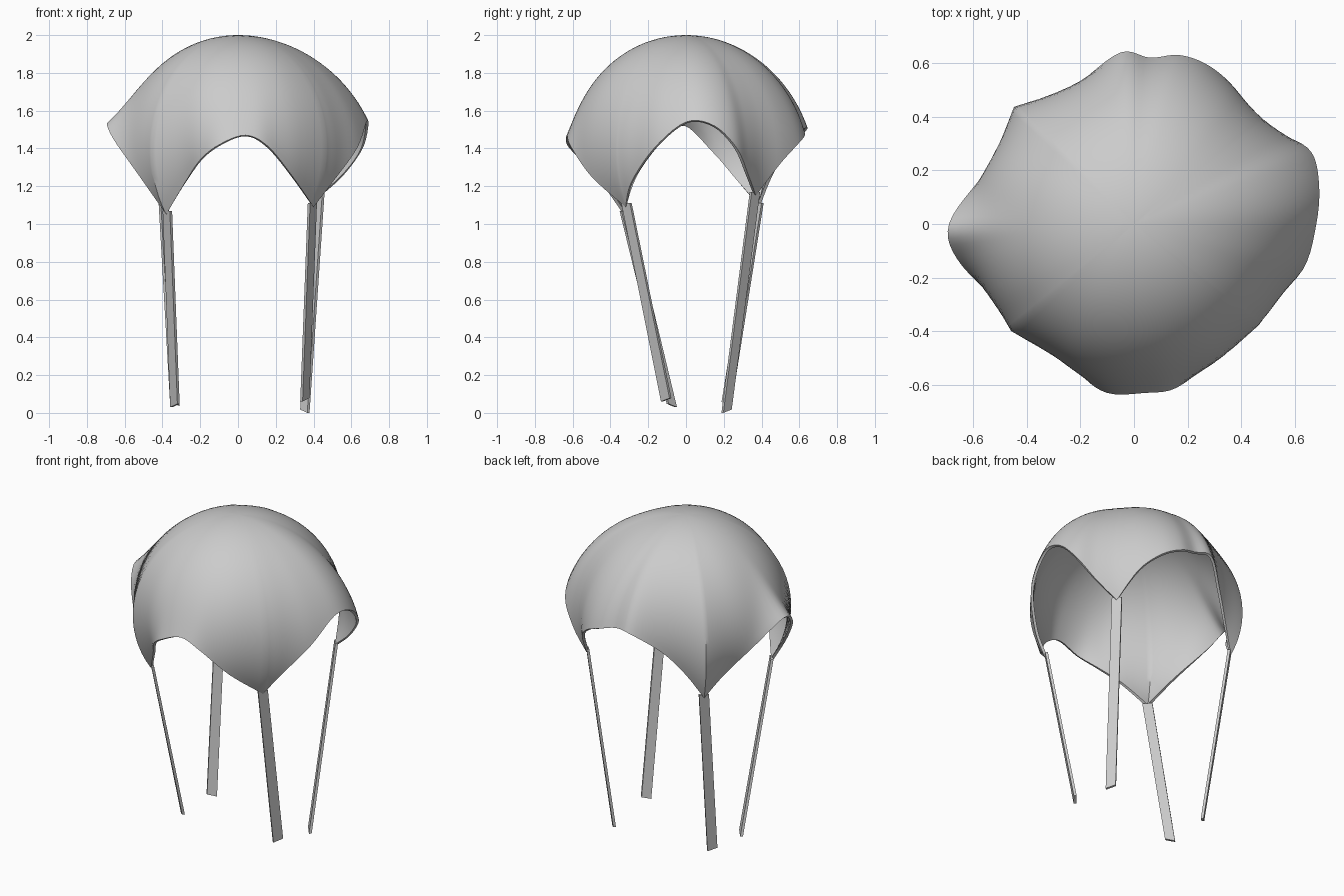
import bpy, bmesh, math
from mathutils import Vector

cube = bpy.data.objects.get("Cube")
if cube:
    bpy.data.objects.remove(cube, do_unlink=True)

cloth = bpy.data.materials.new("pale grey cloth")
cloth.use_nodes = True
GREY = (0.6, 0.6, 0.6, 1)
cloth.diffuse_color = GREY
cloth.node_tree.nodes["Principled BSDF"].inputs["Base Color"].default_value = GREY

# Hanging corners and strap feet, counter-clockwise from the back left
CORNERS = [Vector(p) for p in ((0.44, 0.37, 1.15), (-0.40, 0.39, 1.09),
                               (-0.38, -0.33, 1.05), (0.40, -0.32, 1.09))]
FEET = [Vector(p) for p in ((0.36, 0.22, 0.0), (-0.34, 0.22, 0.04),
                            (-0.34, -0.08, 0.03), (0.36, -0.11, 0.06))]
# Wavy rim of each arch between corners, and how abruptly its cloth flares
ARCHES = [
    (2.5, ((0.38, 0.5, 1.32), (0.28, 0.59, 1.42), (0.17, 0.63, 1.47),
           (0.06, 0.62, 1.5), (-0.05, 0.64, 1.5), (-0.2, 0.53, 1.38), (-0.31, 0.45, 1.24))),
    (6, ((-0.47, 0.28, 1.22), (-0.58, 0.16, 1.37), (-0.69, 0, 1.53),
         (-0.66, -0.13, 1.45), (-0.52, -0.27, 1.25))),
    (7, ((-0.28, -0.45, 1.22), (-0.2, -0.56, 1.34), (-0.1, -0.63, 1.42),
         (0.04, -0.63, 1.47), (0.16, -0.61, 1.41), (0.29, -0.5, 1.25))),
    (1.5, ((0.5, -0.29, 1.22), (0.63, -0.17, 1.4), (0.68, 0, 1.54),
           (0.69, 0.15, 1.52), (0.66, 0.27, 1.4), (0.56, 0.33, 1.26))),
]
DOME_RADIUS, DOME_CENTRE = 0.6, 1.4
STEPS, RINGS = 5, 24


def spline(pts):
    """Smooth curve through the points, leaving out the last one."""
    pts = [pts[0], *pts, pts[-1]]
    for a, b, c, d in zip(pts, pts[1:], pts[2:], pts[3:]):
        for k in range(STEPS):
            t = k / STEPS
            yield b + ((c - a) * t + (2 * a - 5 * b + 4 * c - d) * t * t
                       + (3 * b - a - 3 * c + d) * t ** 3) / 2


def meridian(rim, power):
    """Round dome arc from the crown, flaring out to meet the rim point."""
    angle, radius = math.atan2(rim.y, rim.x), math.hypot(rim.x, rim.y)
    sweep = math.acos((rim.z - DOME_CENTRE) / DOME_RADIUS)
    flare = radius - DOME_RADIUS * math.sin(sweep)
    for k in range(1, RINGS + 1):
        t = k / RINGS
        r = DOME_RADIUS * math.sin(sweep * t) + flare * t ** power
        yield (r * math.cos(angle), r * math.sin(angle),
               DOME_CENTRE + DOME_RADIUS * math.cos(sweep * t))


def make_object(name, bm):
    bmesh.ops.recalc_face_normals(bm, faces=bm.faces)
    mesh = bpy.data.meshes.new(name)
    bm.to_mesh(mesh)
    bm.free()
    mesh.materials.append(cloth)
    ob = bpy.data.objects.new(name, mesh)
    bpy.context.collection.objects.link(ob)
    return ob


# Canopy: loft of meridians around the crown
bm = bmesh.new()
crown = bm.verts.new((0, 0, DOME_CENTRE + DOME_RADIUS))
columns = []
for i, (abruptness, inner) in enumerate(ARCHES):
    rim = list(spline([CORNERS[i], *map(Vector, inner), CORNERS[(i + 1) % 4]]))
    for k, point in enumerate(rim):
        weight = math.sin(math.pi * k / len(rim)) ** 2
        power = 2 + (abruptness - 2) * weight
        columns.append([bm.verts.new(p) for p in meridian(point, power)])
for a, b in zip(columns, columns[1:] + columns[:1]):
    bm.faces.new((crown, a[0], b[0]))
    for k in range(RINGS - 1):
        bm.faces.new((a[k], a[k + 1], b[k + 1], b[k]))
canopy = make_object("canopy", bm)
shell = canopy.modifiers.new("cloth thickness", 'SOLIDIFY')
shell.thickness = 0.016
shell.offset = -1

# Apply the thickness first so the rim keeps sharp edges
bpy.ops.object.select_all(action='DESELECT')
canopy.select_set(True)
bpy.context.view_layer.objects.active = canopy
bpy.ops.object.modifier_apply(modifier=shell.name)
bpy.ops.object.shade_smooth_by_angle(angle=math.radians(40))

# Straps: flat bands hanging from the four corners
NAMES = ("back_left_strap", "back_right_strap", "front_right_strap", "front_left_strap")
for name, top, foot in zip(NAMES, CORNERS, FEET):
    out = Vector((top.x, top.y, 0)).normalized()
    side = Vector((-out.y, out.x, 0)) * 0.029
    bm = bmesh.new()
    loops = []
    for centre, slant in ((top + Vector((0, 0, 0.02)), 0), (foot, 0.018)):
        tilt = Vector((0, 0, slant))
        loops.append([bm.verts.new(centre + s * side + d * out + (s + 1) * tilt / 2)
                      for s, d in ((-1, 0), (1, 0), (1, -0.016), (-1, -0.016))])
    for ring in loops:
        bm.faces.new(ring)
    for k in range(4):
        n = (k + 1) % 4
        bm.faces.new((loops[0][k], loops[0][n], loops[1][n], loops[1][k]))
    make_object(name, bm)
